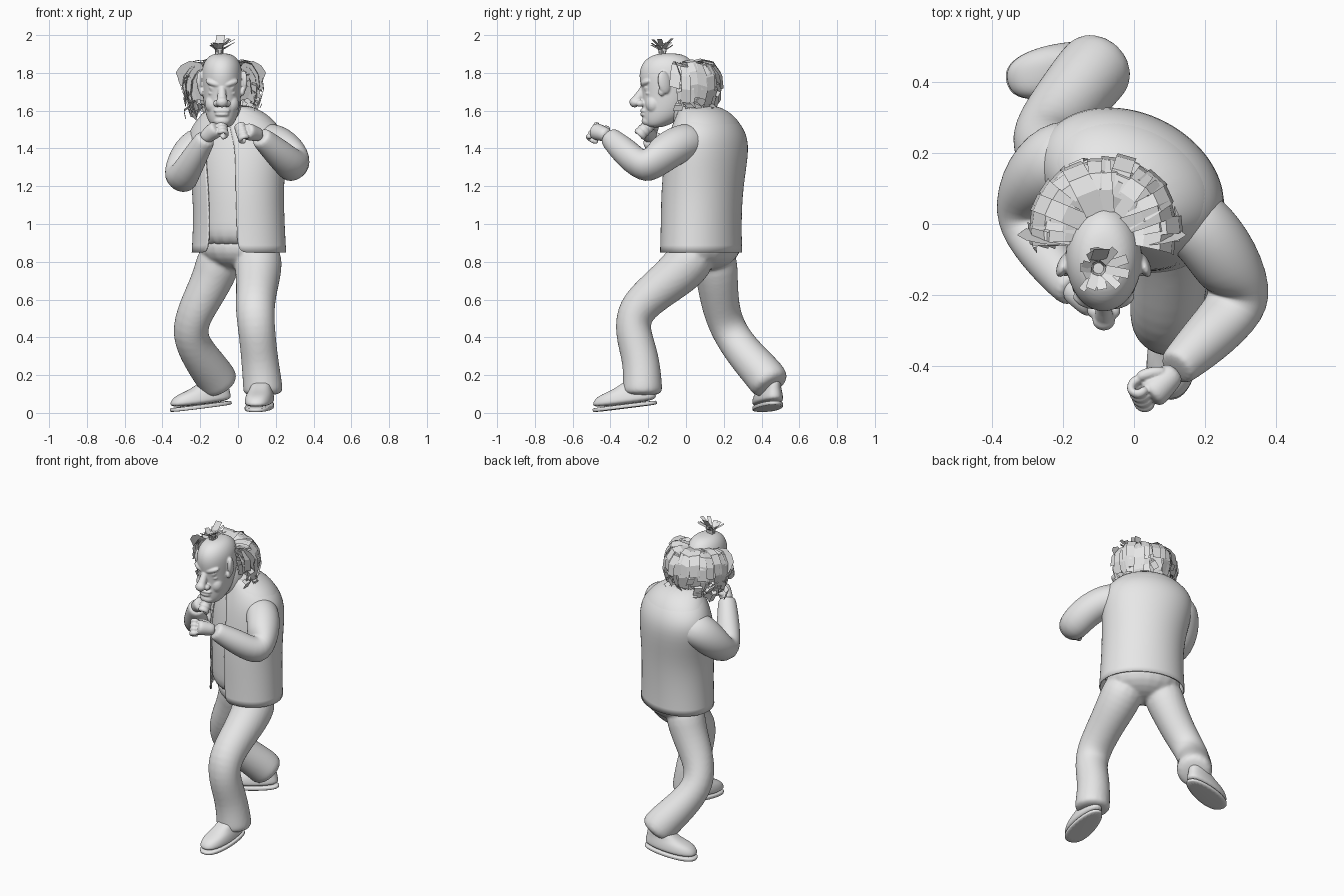
import bpy, bmesh, math, random
from math import sin, cos, radians, pi
from mathutils import Vector, Matrix

random.seed(4)
if "Cube" in bpy.data.objects:
    bpy.data.objects.remove(bpy.data.objects["Cube"], do_unlink=True)

grey = bpy.data.materials.new("plain grey")
grey.use_nodes = True
grey.diffuse_color = (0.8, 0.8, 0.8, 1)
grey.node_tree.nodes["Principled BSDF"].inputs["Base Color"].default_value = grey.diffuse_color


def finish(name, bm, smooth=True, levels=0, thickness=0):
    """Turn a bmesh into a named object with its material and modifiers."""
    if smooth:
        bmesh.ops.recalc_face_normals(bm, faces=bm.faces)
    mesh = bpy.data.meshes.new(name)
    bm.to_mesh(mesh)
    bm.free()
    mesh.materials.append(grey)
    for face in mesh.polygons:
        face.use_smooth = smooth
    obj = bpy.data.objects.new(name, mesh)
    bpy.context.collection.objects.link(obj)
    if levels:
        subsurf = obj.modifiers.new("smooth", "SUBSURF")
        subsurf.levels = subsurf.render_levels = levels
    if thickness:
        obj.modifiers.new("cloth", "SOLIDIFY").thickness = thickness
    return obj


def blend(name, parts, voxel, passes):
    """Fuse overlapping parts into one soft skin."""
    bpy.context.view_layer.update()
    graph = bpy.context.evaluated_depsgraph_get()
    bm = bmesh.new()
    for part in parts:
        mesh = bpy.data.meshes.new_from_object(part.evaluated_get(graph))
        mesh.transform(part.matrix_world)
        bm.from_mesh(mesh)
        bpy.data.meshes.remove(mesh)
    for part in parts:
        bpy.data.objects.remove(part, do_unlink=True)
    obj = finish(name, bm)
    remesh = obj.modifiers.new("fuse", "REMESH")
    remesh.mode, remesh.voxel_size, remesh.use_smooth_shade = "VOXEL", voxel, True
    obj.modifiers.new("soften", "SMOOTH").iterations = passes


def loft(name, rings, closed=True, caps=True, levels=2, thickness=0):
    """Skin a list of point rings."""
    bm = bmesh.new()
    rows = [[bm.verts.new(p) for p in ring] for ring in rings]
    count = len(rows[0])
    for low, high in zip(rows, rows[1:]):
        for i in range(count if closed else count - 1):
            j = (i + 1) % count
            bm.faces.new((low[i], low[j], high[j], high[i]))
    if caps:
        bm.faces.new(rows[0])
        bm.faces.new(rows[-1])
    return finish(name, bm, True, levels, thickness)


def ellipse(centre, a, b, turn=0, segs=24, gap=0):
    """Level ellipse, optionally open at the front by a gap in degrees."""
    turn, start = radians(turn), radians(gap - 90)
    sweep = 2 * pi - 2 * radians(gap)
    points = []
    for i in range(segs):
        t = start + sweep * i / (segs - 1 if gap else segs)
        x, y = a * cos(t), b * sin(t)
        points.append(Vector(centre) + Vector((x * cos(turn) - y * sin(turn),
                                               x * sin(turn) + y * cos(turn), 0)))
    return points


def tube(name, path, segs=14, levels=2):
    """Round limb along points given as x, y, z, radius."""
    pts = [Vector(p[:3]) for p in path]
    rings, quat, last = [], None, None
    for i, p in enumerate(pts):
        way = (pts[min(i + 1, len(pts) - 1)] - pts[max(i - 1, 0)]).normalized()
        quat = last.rotation_difference(way) @ quat if last else way.to_track_quat("Z", "Y")
        last = way
        rings.append([p + quat @ Vector((cos(a), sin(a), 0)) * path[i][3] * 1.03
                      for a in (2 * pi * k / segs for k in range(segs))])
    return loft(name, rings, levels=levels)


def ball(name, place, size, tilt=(0, 0, 0)):
    bm = bmesh.new()
    bmesh.ops.create_uvsphere(bm, u_segments=20, v_segments=12, radius=1)
    obj = finish(name, bm)
    obj.location, obj.scale, obj.rotation_euler = place, size, tilt
    return obj


def card(bm, points, across, width):
    """Flat ribbon of hair added to a shared mesh."""
    rows = [[bm.verts.new(p + across * s * width) for s in (-0.5, 0.5)] for p in points]
    for low, high in zip(rows, rows[1:]):
        bm.faces.new((low[0], low[1], high[1], high[0]))


# Torso: open jacket over a shirt, both turned towards the model's right
torso = [(0.85, 0.005, 0.08, 0.262, 0.208), (1.0, 0.005, 0.08, 0.252, 0.205),
         (1.2, 0, 0.085, 0.25, 0.21), (1.4, -0.01, 0.115, 0.285, 0.208),
         (1.5, -0.01, 0.115, 0.265, 0.182), (1.58, -0.02, 0.1, 0.185, 0.14),
         (1.625, -0.045, 0.06, 0.1, 0.09)]
TWIST = -26
loft("jacket", [ellipse((x, y, z), a, b, TWIST, gap=19 - 8 * (z > 1.45))
                for z, x, y, a, b in torso], closed=False, caps=False, thickness=0.008)
loft("shirt", [ellipse((x, y, z + 0.01), a * 0.96, b * 0.96, TWIST)
               for z, x, y, a, b in torso])
tube("neck", [(-0.05, 0.06, 1.5, 0.1), (-0.065, 0, 1.6, 0.085), (-0.08, -0.05, 1.7, 0.08)])

# Trousers
seat = ball("seat", (0.01, 0.1, 0.88), (0.225, 0.18, 0.125), (0, 0, radians(TWIST)))
left_leg = tube("left_leg", [(0.1, 0.07, 0.88, 0.13), (0.11, -0.01, 0.76, 0.125),
                             (0.1, -0.14, 0.66, 0.108), (0.088, -0.275, 0.545, 0.103),
                             (0.1, -0.285, 0.43, 0.097), (0.115, -0.235, 0.28, 0.097),
                             (0.133, -0.23, 0.13, 0.105), (0.133, -0.23, 0.09, 0.105)])
right_leg = tube("right_leg", [(-0.08, 0.14, 0.88, 0.13), (-0.125, 0.165, 0.72, 0.11),
                               (-0.215, 0.18, 0.56, 0.1), (-0.27, 0.23, 0.42, 0.093),
                               (-0.195, 0.33, 0.29, 0.1), (-0.115, 0.43, 0.185, 0.108),
                               (-0.085, 0.46, 0.13, 0.105)])
blend("trousers", [seat, left_leg, right_leg], 0.01, 5)


# Shoes: sole and upper as stacked outlines, toes tipped down
def shoe(side, heel, toe):
    heel, toe = Vector(heel), Vector(toe)
    way = toe - heel
    length = way.length / 2
    place = (Matrix.Translation((heel + toe) / 2)
             @ Matrix.Rotation(math.atan2(way.y, way.x) - pi / 2, 4, "Z")
             @ Matrix.Rotation(radians(-7), 4, "X"))

    def outline(z, wide, long, back):
        points = []
        for k in range(24):
            t = 2 * pi * k / 24
            x = math.copysign(abs(cos(t)) ** 0.8, cos(t)) * (1 + 0.15 * sin(t))
            points.append(place @ Vector((x * wide, sin(t) * long - back, z)))
        return points

    loft(side + "_sole", [outline(z, 0.073, length, 0) for z in (0, 0.003, 0.02, 0.023)], levels=1)
    loft(side + "_shoe_upper", [outline(0.02, 0.071, length * 0.98, 0),
                                outline(0.05, 0.075, length * 0.99, 0.002),
                                outline(0.085, 0.066, length * 0.88, 0.015),
                                outline(0.105, 0.054, length * 0.62, 0.06),
                                outline(0.15, 0.05, length * 0.4, 0.09)])


shoe("left", (0.145, -0.15, 0.023), (0.09, -0.495, 0.023))
shoe("right", (-0.03, 0.475, 0.023), (-0.36, 0.4, 0.023))

# Arms
tube("left_sleeve", [(0.1, 0.06, 1.43, 0.1), (0.2, -0.015, 1.44, 0.1),
                     (0.278, -0.135, 1.365, 0.1), (0.308, -0.215, 1.285, 0.09),
                     (0.22, -0.31, 1.37, 0.078), (0.13, -0.395, 1.45, 0.058),
                     (0.115, -0.41, 1.465, 0.053)])
tube("right_sleeve", [(-0.12, 0.2, 1.42, 0.1), (-0.22, 0.185, 1.415, 0.112),
                      (-0.29, 0.11, 1.31, 0.1), (-0.31, 0.01, 1.215, 0.085),
                      (-0.255, -0.08, 1.31, 0.073), (-0.18, -0.175, 1.44, 0.056),
                      (-0.165, -0.19, 1.46, 0.05)])


# Fists: palm, four curled fingers and a thumb
def fist(side, wrist, forward, palm):
    wrist, f = Vector(wrist), Vector(forward).normalized()
    p = Vector(palm)
    p = (p - f * p.dot(f)).normalized()
    s = f.cross(p)
    if s.z < 0:
        s = -s
    parts = [tube("palm", [(*(wrist + f * d), r) for d, r in
                           ((-0.03, 0.036), (0.02, 0.04), (0.06, 0.046), (0.085, 0.04))])]
    for i in range(4):
        base = wrist + f * 0.075 + s * (i - 1.5) * 0.025
        bends = [base, base + f * 0.035, base + f * 0.04 + p * 0.035,
                 base + f * 0.01 + p * 0.05, base - f * 0.012 + p * 0.035]
        parts.append(tube("finger", [(*b, 0.0155) for b in bends], 8))
    thumb = [wrist + s * 0.025, wrist + f * 0.035 + s * 0.045 + p * 0.025,
             wrist + f * 0.075 + s * 0.045 + p * 0.045]
    parts.append(tube("thumb", [(*b, 0.018) for b in thumb], 8))
    blend(side + "_fist", parts, 0.004, 2)


fist("left", (0.1, -0.43, 1.475), (-0.65, -0.62, 0.2), (-0.6, 0.5, -0.5))
fist("right", (-0.165, -0.19, 1.465), (0.65, -0.4, 0.5), (0.6, 0.5, -0.4))

# Head and face
HX = -0.085
skull = [(1.51, -0.165, 0.04, 0.035), (1.53, -0.15, 0.064, 0.075), (1.57, -0.12, 0.084, 0.113),
         (1.63, -0.1, 0.097, 0.131), (1.7, -0.095, 0.104, 0.138), (1.77, -0.095, 0.109, 0.155),
         (1.83, -0.095, 0.107, 0.15), (1.88, -0.095, 0.083, 0.115), (1.905, -0.09, 0.04, 0.055)]
face = [loft("skull", [ellipse((HX, y, z), a, b) for z, y, a, b in skull]),
        tube("nose_bridge", [(HX, -0.215, 1.74, 0.018), (HX, -0.235, 1.695, 0.021),
                             (HX, -0.262, 1.655, 0.028), (HX, -0.268, 1.64, 0.024)]),
        ball("nose_tip", (HX, -0.272, 1.645), (0.032, 0.028, 0.028)),
        ball("chin", (HX, -0.2, 1.545), (0.045, 0.035, 0.03)),
        ball("upper_lip", (HX, -0.223, 1.6), (0.045, 0.02, 0.014)),
        ball("lower_lip", (HX, -0.222, 1.58), (0.038, 0.02, 0.012))]
for m in (1, -1):
    face += [
        ball("nostril", (HX + m * 0.028, -0.243, 1.638), (0.019, 0.023, 0.018)),
        ball("cheek", (HX + m * 0.048, -0.172, 1.635), (0.042, 0.042, 0.05)),
        ball("eye", (HX + m * 0.044, -0.203, 1.71), (0.021, 0.018, 0.013)),
        ball("lid", (HX + m * 0.044, -0.204, 1.718), (0.026, 0.02, 0.01), (0, -m * 0.2, 0)),
        ball("eye_bag", (HX + m * 0.046, -0.198, 1.692), (0.027, 0.018, 0.009)),
        ball("brow", (HX + m * 0.046, -0.215, 1.745), (0.045, 0.022, 0.017), (0, -m * 0.3, m * 0.35)),
        ball("ear", (HX + m * 0.113, -0.115, 1.75), (0.017, 0.036, 0.062), (0.2, 0, m * 0.4)),
        ball("ear_lobe", (HX + m * 0.108, -0.13, 1.7), (0.013, 0.018, 0.022))]
blend("head", face, 0.005, 3)

# Side and back hair: layers of ribbons that rise, bulge and fall
bm = bmesh.new()
arch = [(0.055, 1.845), (0.12, 1.86), (0.17, 1.85), (0.205, 1.8), (0.213, 1.73), (0.195, 1.66), (0.17, 1.61)]
for layer, count in ((1, 20), (0.9, 20), (0.78, 18)):
    for i in range(count):
        t = radians(-4 + 188 * i / (count - 1)) + random.uniform(-0.05, 0.05)
        out, across = Vector((cos(t), sin(t), 0)), Vector((-sin(t), cos(t), 0))
        grow, drop = layer * random.uniform(0.94, 1.04), random.uniform(-0.02, 0.01)
        lean = random.uniform(-0.04, 0.04)
        last = random.choice((5, 6, 7))
        strip = [Vector((HX, -0.02, z - (1 - layer) * 0.12 + drop)) + out * r * grow
                 + across * lean * k / 5 for k, (r, z) in enumerate(arch[:last])]
        card(bm, strip, (across + Vector((0, 0, random.uniform(-0.3, 0.3)))).normalized(),
             random.uniform(0.045, 0.068))

# Broad locks fanning out behind the ears, facing forward
for m in (1, -1):
    for i in range(6):
        start = Vector((HX + m * 0.1, -0.055 + 0.008 * i, 1.83 - 0.032 * i))
        reach = random.uniform(0.9, 1.1) - 0.07 * i
        strip = [start, start + Vector((m * 0.06 * reach, 0.005, 0.012)),
                 start + Vector((m * 0.105 * reach, 0.015, -0.012)),
                 start + Vector((m * 0.13 * reach, 0.03, -0.05))]
        card(bm, strip, Vector((m * 0.35, -0.25, 0.9)).normalized(), random.uniform(0.035, 0.05))

# Ragged curls sticking out of the lower hair
for i in range(46):
    t = radians(random.uniform(-8, 188))
    out, across = Vector((cos(t), sin(t), 0)), Vector((-sin(t), cos(t), 0))
    root = Vector((HX, -0.02, random.uniform(1.62, 1.8))) + out * random.uniform(0.14, 0.185)
    drop = Vector((0, 0, random.uniform(-0.06, -0.02))) + across * random.uniform(-0.03, 0.03)
    card(bm, [root, root + out * 0.03 + drop * 0.4, root + out * 0.02 + drop * 1.3],
         (across + Vector((0, 0, random.uniform(-0.8, 0.8)))).normalized(), random.uniform(0.03, 0.05))
finish("side_hair", bm, smooth=False)

# Tuft on the crown
bm = bmesh.new()
for i in range(14):
    t = 2 * pi * i / 14 + random.uniform(-0.2, 0.2)
    out, across = Vector((cos(t), sin(t), 0)), Vector((-sin(t), cos(t), 0))
    reach, rise = random.uniform(0.04, 0.09), random.uniform(0.06, 0.1)
    root = Vector((-0.1, -0.125, 1.885))
    card(bm, [root + out * 0.012, root + out * 0.02 + Vector((0, 0, rise * 0.6)),
              root + out * reach + Vector((0, 0, rise))], across, random.uniform(0.018, 0.03))
card(bm, [Vector((-0.1, -0.11, 1.88)), Vector((-0.1, -0.1, 1.95)), Vector((-0.09, -0.07, 2.0))],
     Vector((1, 0, 0)), 0.045)
finish("crown_tuft", bm, smooth=False)
